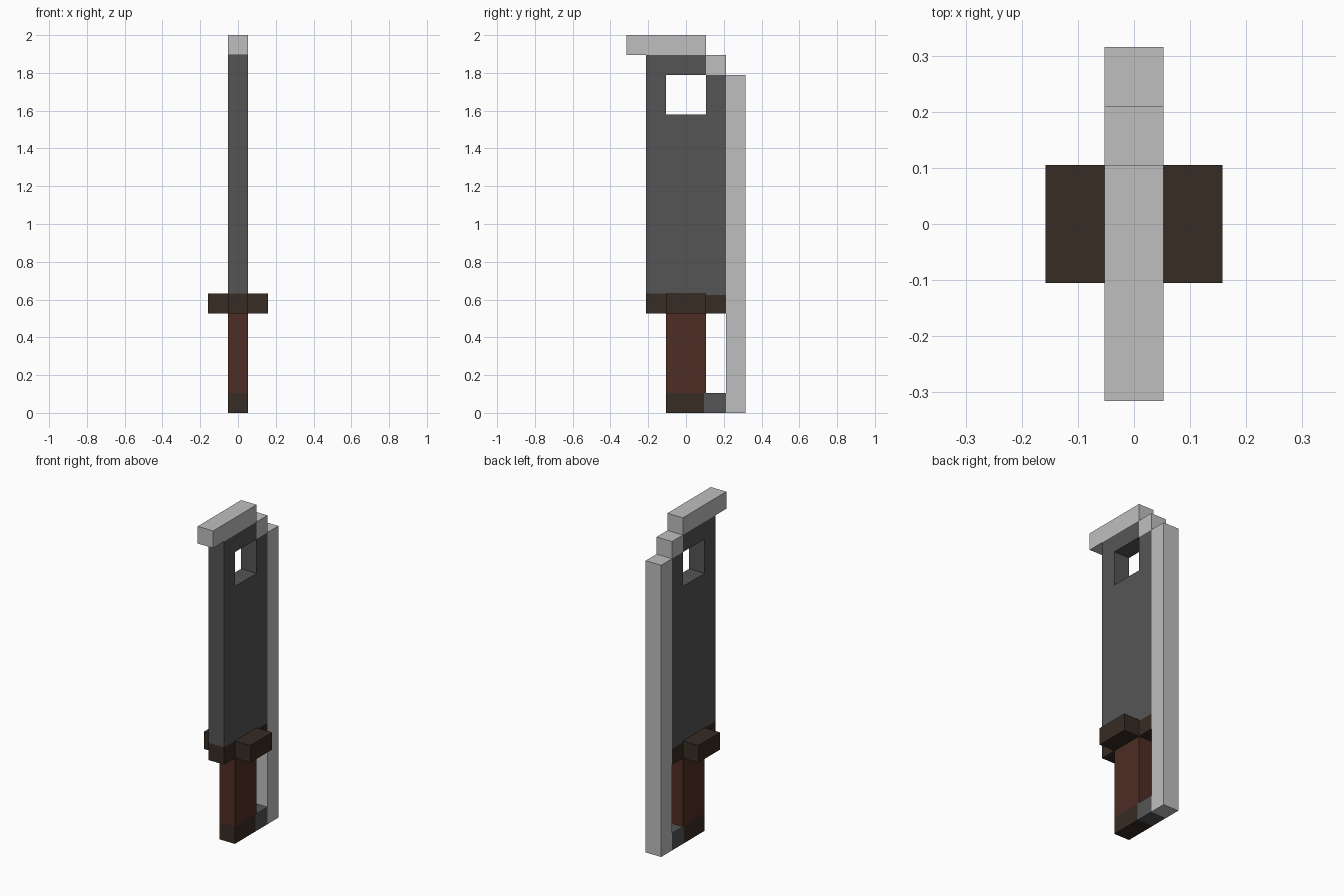
import bpy

U = 2 / 19  # one block

cube = bpy.data.objects.get("Cube")
if cube:
    bpy.data.objects.remove(cube, do_unlink=True)


def material(name, rgb):
    m = bpy.data.materials.new(name)
    m.use_nodes = True
    m.diffuse_color = (*rgb, 1)
    bsdf = next(n for n in m.node_tree.nodes if n.type == 'BSDF_PRINCIPLED')
    bsdf.inputs["Base Color"].default_value = (*rgb, 1)
    bsdf.inputs["Roughness"].default_value = 0.8
    return m


STEEL = material("dark steel", (0.091, 0.091, 0.091))
EDGE = material("light steel", (0.52, 0.52, 0.52))
BROWN = material("dark brown", (0.037, 0.025, 0.017))
GRIP = material("red brown", (0.076, 0.026, 0.018))


def rect(y0, z0, y1, z1):
    return [(y0, z0), (y1, z0), (y1, z1), (y0, z1)]


def prism(name, mat, polys, x0=-0.5, x1=0.5):
    """Extrude joined (y, z) outlines along x; shared inner edges get no wall."""
    points = list(dict.fromkeys(p for poly in polys for p in poly))
    n = len(points)
    loops = [[points.index(p) for p in poly] for poly in polys]
    edges = {(a, b) for l in loops for a, b in zip(l, l[1:] + l[:1])}
    faces = [[i + n for i in l] for l in loops] + [l[::-1] for l in loops]
    faces += [(a, b, b + n, a + n) for a, b in sorted(edges) if (b, a) not in edges]
    verts = [(x * U, y * U, z * U) for x in (x0, x1) for y, z in points]
    mesh = bpy.data.meshes.new(name)
    mesh.from_pydata(verts, [], faces)
    mesh.materials.append(mat)
    mesh.update()
    ob = bpy.data.objects.new(name, mesh)
    bpy.context.collection.objects.link(ob)
    return ob


# Blade with a square window that meets the stepped corner
prism("blade", STEEL, [
    [(-2, 6), (1, 6), (1, 5.92), (2, 5.92), (2, 15), (1, 15), (-1, 15), (-2, 15)],
    rect(-2, 15, -1, 17),
    rect(1, 15, 2, 17),
    [(-2, 17), (-1, 17), (1, 17), (1, 18), (-2, 18)],
])

# Light cutting edge, corner step and overhanging tip
prism("cutting_edge", EDGE, [rect(2, 0, 3, 17)])
prism("corner_step", EDGE, [rect(1, 17, 2, 18)])
prism("tip_cap", EDGE, [rect(-3, 18, 1, 19)])

# Cross-shaped guard
prism("guard_core", BROWN, [
    [(-2, 5), (2, 5), (2, 5.92), (1, 5.92), (1, 6), (-2, 6)]])
for side, x0 in (("right", -1.5), ("left", 0.5)):
    prism("guard_arm_" + side, BROWN, [rect(-1, 5, 1, 6)], x0, x0 + 1)

# Grip, pommel and the link from the pommel to the cutting edge
prism("grip", GRIP, [rect(-1, 1, 1, 5)])
prism("pommel", BROWN, [rect(-1, 0, 0.9, 1)])
prism("pommel_link", STEEL, [rect(0.9, 0, 2, 1)])
